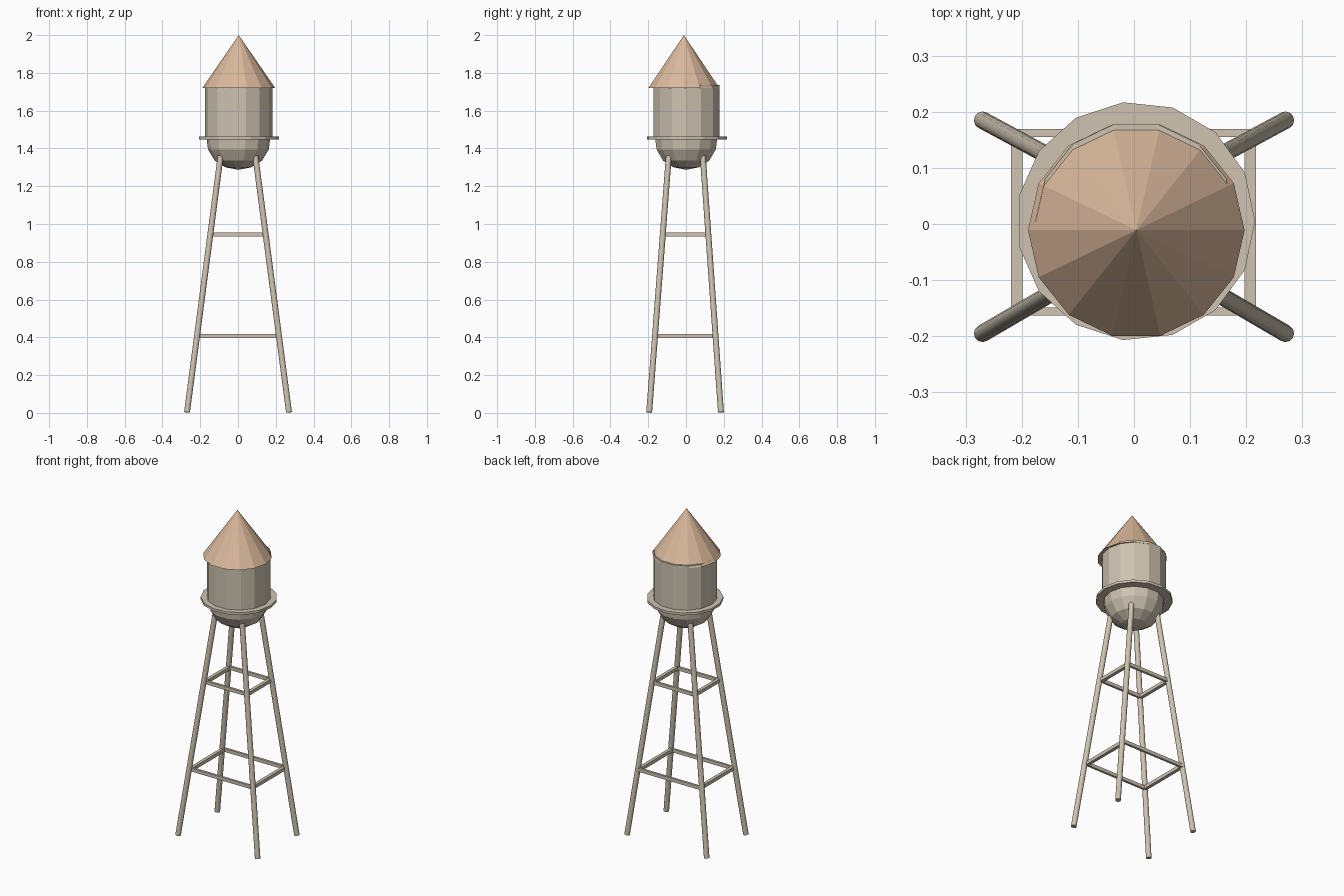
import bpy, bmesh, math
from mathutils import Vector

if "Cube" in bpy.data.objects:
    bpy.data.objects.remove(bpy.data.objects["Cube"])

def material(name, rgb):
    m = bpy.data.materials.new(name)
    m.diffuse_color = (*rgb, 1)
    m.use_nodes = True
    m.node_tree.nodes["Principled BSDF"].inputs["Base Color"].default_value = m.diffuse_color
    return m

BEIGE = material("beige_paint", (0.62, 0.55, 0.44))
TAN = material("tan_roof", (0.70, 0.48, 0.33))

def finish(name, bm, mat):
    bmesh.ops.recalc_face_normals(bm, faces=bm.faces)
    me = bpy.data.meshes.new(name)
    bm.to_mesh(me)
    bm.free()
    ob = bpy.data.objects.new(name, me)
    me.materials.append(mat)
    bpy.context.collection.objects.link(ob)
    return ob

def lathe(name, profile, sides, center, mat):
    """Faceted solid of revolution; radius 0 becomes a point."""
    bm = bmesh.new()
    rings = []
    for r, z in profile:
        count = sides if r > 0 else 1
        rings.append([bm.verts.new((center[0] + r * math.cos(math.tau * i / sides),
                                    center[1] + r * math.sin(math.tau * i / sides), z))
                      for i in range(count)])
    for a, b in zip(rings, rings[1:]):
        for i in range(sides):
            j = (i + 1) % sides
            face = [a[i % len(a)], a[j % len(a)], b[j % len(b)], b[i % len(b)]]
            bm.faces.new(list(dict.fromkeys(face)))
    for ring in (rings[0], rings[-1]):
        if len(ring) > 1:
            bm.faces.new(ring)
    return finish(name, bm, mat)

def beam(name, a, b, radius, sides, mat):
    a, b = Vector(a), Vector(b)
    bm = bmesh.new()
    bmesh.ops.create_cone(bm, cap_ends=True, segments=sides, radius1=radius,
                          radius2=radius, depth=(b - a).length)
    ob = finish(name, bm, mat)
    ob.location = (a + b) / 2
    ob.rotation_mode = 'QUATERNION'
    ob.rotation_quaternion = (b - a).to_track_quat('Z', 'Y')
    for p in ob.data.polygons:
        p.use_smooth = len(p.vertices) == 4
    return ob

def box(name, center, size, mat):
    bm = bmesh.new()
    bmesh.ops.create_cube(bm, size=1)
    bmesh.ops.scale(bm, vec=size, verts=bm.verts)
    bmesh.ops.translate(bm, vec=center, verts=bm.verts)
    return finish(name, bm, mat)

# Tank, roof, walkway and bowl
lathe("roof", [(0.193, 1.72), (0, 2.0)], 14, (0.004, -0.011), TAN)
lathe("tank", [(0.179, 1.45), (0.179, 1.735)], 14, (0.003, 0.003), BEIGE)
lathe("walkway", [(0.213, 1.447), (0.213, 1.462)], 15, (0.003, 0.005), BEIGE)
lathe("bowl", [(0.168, 1.45), (0.161, 1.395), (0.125, 1.335), (0.068, 1.30), (0, 1.287)],
      14, (0.002, 0.001), BEIGE)

# Four splayed legs
for sx, side in ((-1, "left"), (1, "right")):
    for sy, end in ((-1, "front"), (1, "back")):
        beam(f"{end}_{side}_leg", (sx * 0.27, sy * 0.19 - 0.005, 0.003),
             (sx * 0.092, sy * 0.09 - 0.001, 1.36), 0.0155, 12, BEIGE)

# Two rectangular brace rings
for level, z, x, y in (("lower", 0.408, 0.208, 0.159), ("upper", 0.945, 0.141, 0.116)):
    for s, side, end in ((-1, "left", "front"), (1, "right", "back")):
        box(f"{level}_{end}_brace", (0, s * y + 0.003, z), (2 * x + 0.018, 0.014, 0.021), BEIGE)
        box(f"{level}_{side}_brace", (s * x - 0.001, 0.003, z), (0.020, 2 * y + 0.014, 0.021), BEIGE)
